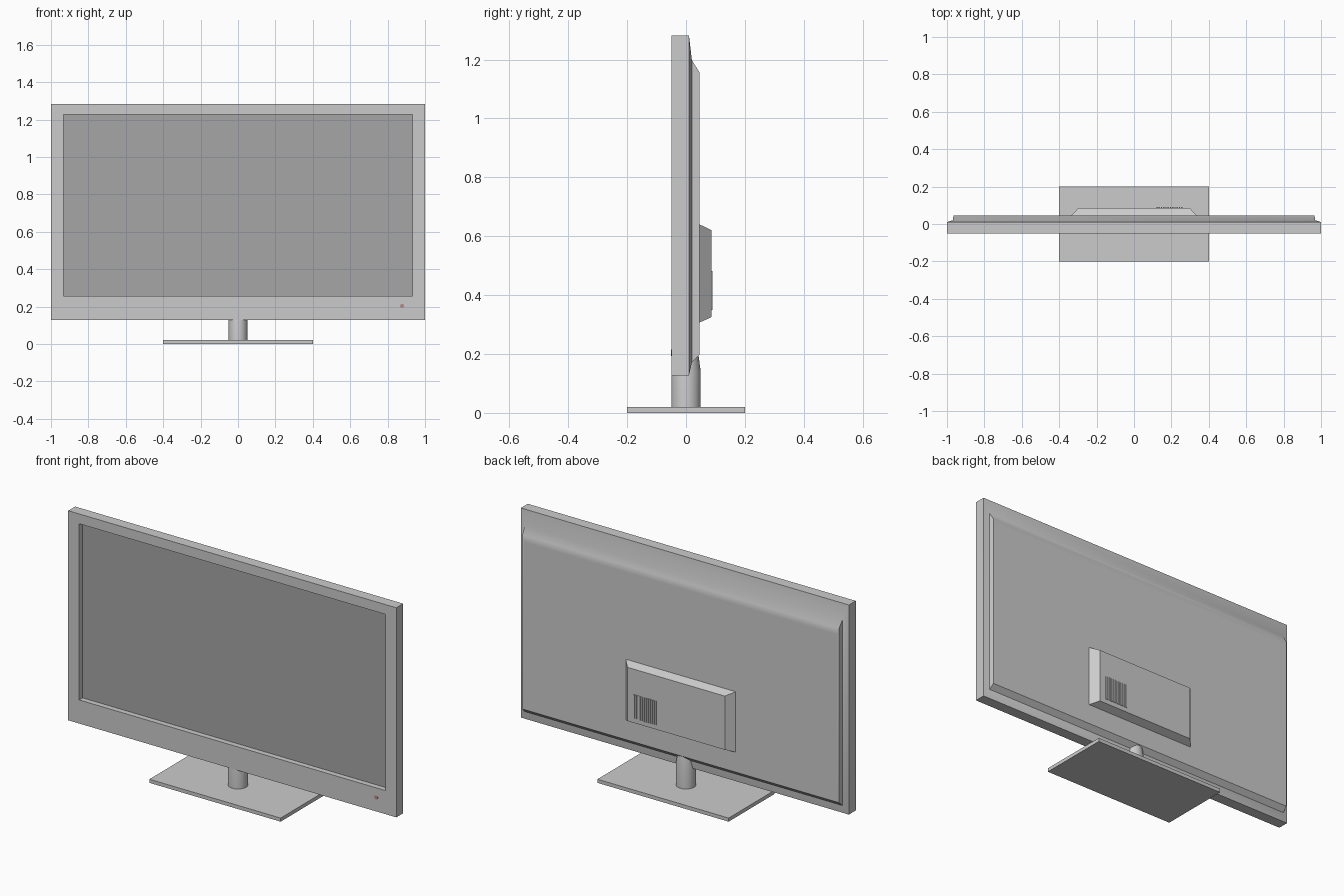
import bpy, bmesh, math

if "Cube" in bpy.data.objects:
    bpy.data.objects.remove(bpy.data.objects["Cube"])


def colour(name, *rgb):
    mat = bpy.data.materials.new(name)
    mat.diffuse_color = (*rgb, 1)
    mat.use_nodes = True
    mat.node_tree.nodes["Principled BSDF"].inputs["Base Color"].default_value = mat.diffuse_color
    return mat


casing = colour("casing_grey", 0.56, 0.56, 0.56)
glass = colour("screen_grey", 0.38, 0.38, 0.38)
red = colour("red_light", 0.5, 0.25, 0.25)


def finish(name, bm, angle=None, mat=casing):
    bmesh.ops.recalc_face_normals(bm, faces=bm.faces)
    me = bpy.data.meshes.new(name)
    bm.to_mesh(me)
    bm.free()
    me.materials.append(mat)
    ob = bpy.data.objects.new(name, me)
    bpy.context.collection.objects.link(ob)
    if angle:
        bpy.ops.object.select_all(action='DESELECT')
        ob.select_set(True)
        bpy.context.view_layer.objects.active = ob
        bpy.ops.object.shade_smooth_by_angle(angle=math.radians(angle))
    return ob


def loft(name, rects, angle=None):
    """Join rectangles (half width, z low, z high, y) one after another, capped."""
    bm = bmesh.new()
    rings = [[bm.verts.new(p) for p in ((-w, y, a), (w, y, a), (w, y, b), (-w, y, b))]
             for w, a, b, y in rects]
    bm.faces.new(rings[0])
    for r, s in zip(rings, rings[1:]):
        for i in range(4):
            j = (i + 1) % 4
            bm.faces.new((r[i], r[j], s[j], s[i]))
    bm.faces.new(rings[-1])
    return finish(name, bm, angle)


def box(name, x0, x1, y0, y1, z0, z1):
    ob = loft(name, [((x1 - x0) / 2, z0, z1, y0), ((x1 - x0) / 2, z0, z1, y1)])
    ob.location.x = (x0 + x1) / 2
    return ob


def lathe(name, profile, steps=32, mat=casing):
    bm = bmesh.new()
    vs = [bm.verts.new((r, 0, z)) for r, z in profile]
    es = [bm.edges.new(p) for p in zip(vs, vs[1:])]
    bmesh.ops.spin(bm, geom=vs + es, cent=(0, 0, 0), axis=(0, 0, 1),
                   angle=2 * math.pi, steps=steps)
    bmesh.ops.remove_doubles(bm, verts=bm.verts, dist=1e-5)
    return finish(name, bm, 35, mat)


# Housing: recessed screen, bezel, rim and stepped back shell in one loft
housing = loft("screen_housing", [
    (0.933, 0.257, 1.228, -0.02),
    (0.933, 0.257, 1.228, -0.05),
    (1.0, 0.127, 1.282, -0.05),
    (1.0, 0.127, 1.282, 0.01),
    (0.969, 0.172, 1.198, 0.02),
    (0.965, 0.197, 1.156, 0.046),
    (0.955, 0.207, 1.120, 0.046),
], 32.5)
housing.data.materials.append(glass)
housing.data.polygons[0].material_index = 1  # the screen itself

# Electronics box on the back
loft("rear_box", [
    (0.335, 0.307, 0.64, 0.04),
    (0.335, 0.307, 0.64, 0.046),
    (0.297, 0.325, 0.621, 0.086),
])

# Row of vent ribs on the box
for i in range(12):
    x = 0.12 + i * 0.012
    box(f"vent_rib_{i + 1}", x, x + 0.007, 0.08, 0.09, 0.35, 0.482)

# Stand: flat foot and round neck that narrows behind the housing
box("stand_foot", -0.4, 0.4, -0.2, 0.2, 0.0, 0.02)
lathe("stand_neck", [(0, 0.015), (0.05, 0.015), (0.05, 0.14), (0.042, 0.2), (0, 0.2)])

# Standby light
light = lathe("power_light", [(0, -0.006), (0.011, -0.006), (0.011, 0.001), (0, 0.001)], 16, red)
light.location = (0.877, -0.05, 0.204)
light.rotation_euler.x = math.pi / 2
